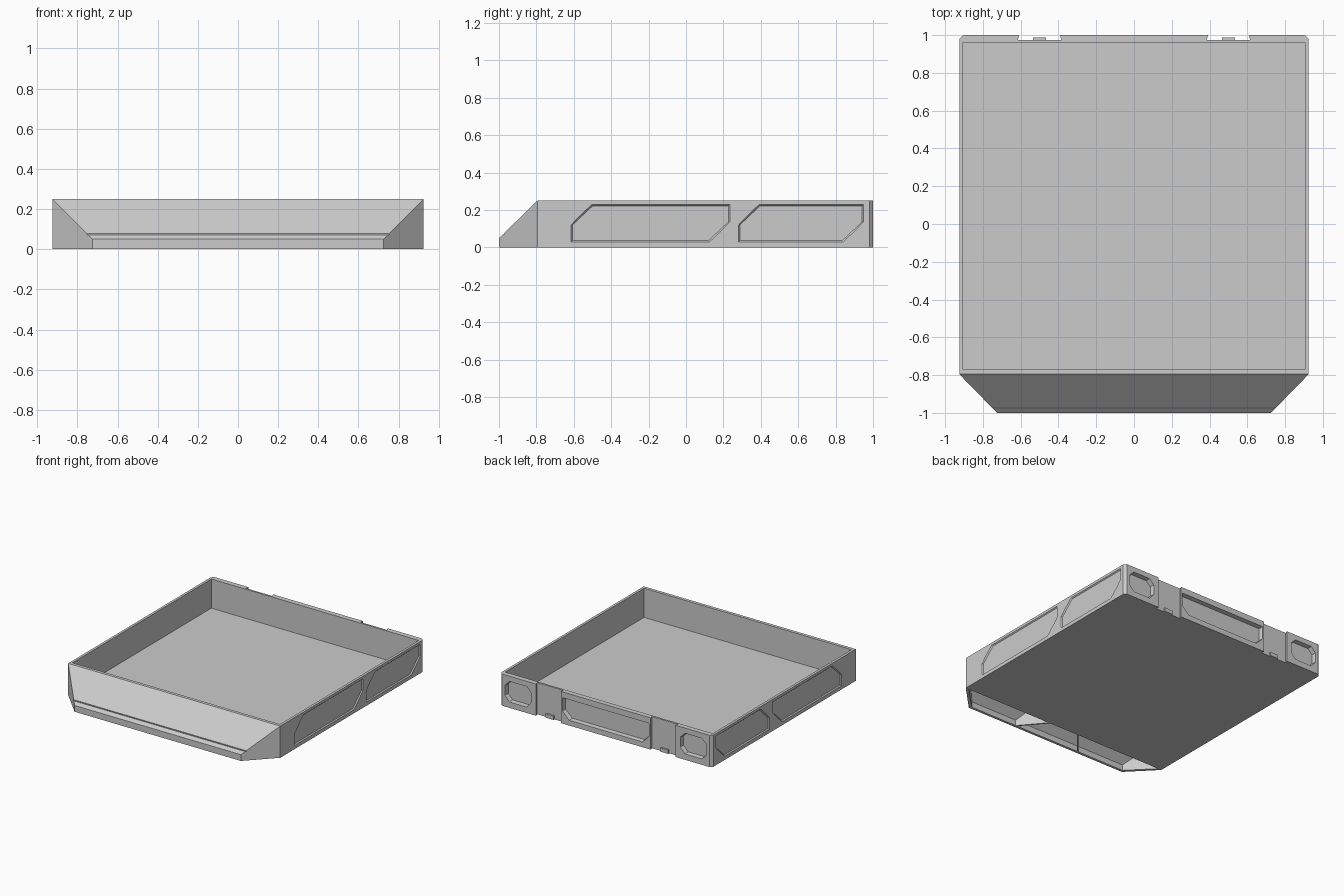
import bpy, bmesh

if "Cube" in bpy.data.objects:
    bpy.data.objects.remove(bpy.data.objects["Cube"])


def hull(name, pts):
    """Convex solid around a handful of points, flat faces merged."""
    bm = bmesh.new()
    for p in pts:
        bm.verts.new(p)
    bmesh.ops.convex_hull(bm, input=bm.verts[:])
    bmesh.ops.dissolve_limit(bm, angle_limit=0.002, verts=bm.verts[:], edges=bm.edges[:])
    bmesh.ops.recalc_face_normals(bm, faces=bm.faces[:])
    me = bpy.data.meshes.new(name)
    bm.to_mesh(me)
    bm.free()
    ob = bpy.data.objects.new(name, me)
    bpy.context.collection.objects.link(ob)
    return ob


def box(name, x0, x1, y0, y1, z0, z1):
    return hull(name, [(x, y, z) for x in (x0, x1) for y in (y0, y1) for z in (z0, z1)])


def inset(pts, d):
    """Shrink a 2D outline slightly towards its middle."""
    us, vs = [p[0] for p in pts], [p[1] for p in pts]
    cu, cv = (min(us) + max(us)) / 2, (min(vs) + max(vs)) / 2
    hu, hv = (max(us) - min(us)) / 2, (max(vs) - min(vs)) / 2
    return [(cu + (u - cu) * (1 - d / hu), cv + (v - cv) * (1 - d / hv)) for u, v in pts]


def cut(target, cutter):
    cutter.hide_render = True
    m = target.modifiers.new("cut", 'BOOLEAN')
    m.operation, m.solver, m.object = 'DIFFERENCE', 'EXACT', cutter
    bpy.context.view_layer.objects.active = target
    bpy.ops.object.modifier_apply(modifier=m.name)
    bpy.data.objects.remove(cutter)


# tray body: sloped nose with angled front corners, small rear chamfers
shell = []
for s in (1, -1):
    shell += [(s * .725, -1, 0), (s * .725, -1, .05)]
    for x, y in ((.925, -.795), (.925, .98), (.905, 1)):
        shell += [(s * x, y, 0), (s * x, y, .25)]
tray = hull("tray_body", shell)

# main open compartment
cut(tray, box("compartment_cutter", -.905, .905, -.77, .96, .02, .4))

# hollow under the nose, open below
nose = []
for s in (1, -1):
    nose += [(s * .712, -.98, -.02), (s * .712, -.98, .045),
             (s * .895, -.795, -.02), (s * .895, -.795, .225)]
cut(tray, hull("nose_cutter", nose))

# thin seam across the nose slope
seam = []
for s in (1, -1):
    seam += [(s * .76, -.978, .0715), (s * .76, -.972, .0774),
             (s * .76, -.971, .0695), (s * .76, -.985, .085)]
cut(tray, hull("seam_cutter", seam))

# shallow side panels with two clipped corners
def panel(y0, y1, z0=.028, z1=.23, c=.11):
    return [(y0, z0), (y0, z1 - c), (y0 + c, z1), (y1, z1), (y1, z0 + c), (y1 - c, z0)]

for s in (1, -1):
    for y0, y1 in ((-.615, .235), (.28, .95)):
        outer = panel(y0, y1)
        inner = inset(outer, .008)
        outside = [(s * .935, y, z) for y, z in inset(outer, -.008)]
        cut(tray, hull("panel_cutter", outside + [(s * .917, y, z) for y, z in inner]))

# rear recesses: wide centre pocket and a port near each corner
def rear_pocket(outline):
    cut(tray, hull("pocket_cutter", [(x, 1.01, z) for x, z in outline] +
                   [(x, .966, z) for x, z in inset(outline, .006)]))

rear_pocket([(-.38, .205), (.38, .205), (.38, .10), (.32, .04), (-.32, .04), (-.38, .10)])
for s in (1, -1):
    rear_pocket([(s * x, z) for x, z in ((.65, .09), (.65, .17), (.69, .21), (.84, .21),
                                        (.88, .17), (.88, .09), (.84, .045), (.69, .045))])
    # full-height dovetail slot
    slot = [(.395, 1.01), (.605, 1.01), (.615, .975), (.385, .975)]
    cut(tray, hull("slot_cutter", [(s * x, y, z) for x, y in slot for z in (-.1, .4)]))
    # small catch in the slot
    box("slot_catch", s * .465, s * .535, .97, .987, .0, .03)
    # diagonal rib under the nose
    rib = []
    for d in (-.007, .007):
        rib += [(s * (.13 + d), -.79, 0), (s * (.13 + d), -.79, .235),
                (s * (.295 + d), -.985, 0), (s * (.295 + d), -.985, .05)]
    hull("nose_rib", rib)
